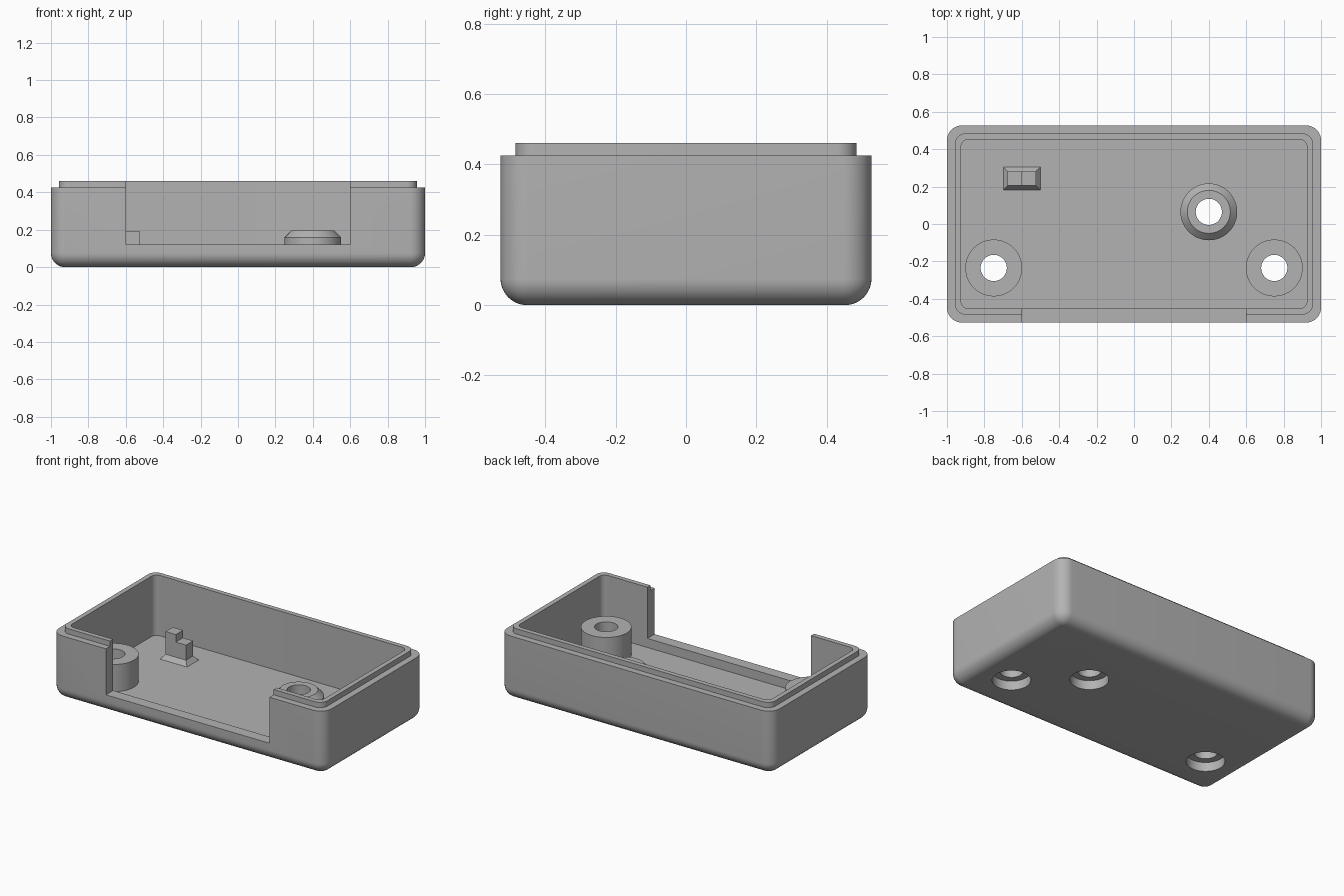
import bpy, bmesh, math

if "Cube" in bpy.data.objects:
    bpy.data.objects.remove(bpy.data.objects["Cube"])

mat = bpy.data.materials.new("plain grey")
mat.diffuse_color = (0.45, 0.45, 0.45, 1)
mat.use_nodes = True
mat.node_tree.nodes["Principled BSDF"].inputs["Base Color"].default_value = mat.diffuse_color

HX, HY = 1.0, 0.527        # outer half sizes
FLOOR, RIM, LIP = 0.06, 0.425, 0.46
SEG = 12


def finish(name, bm, smooth=True):
    bmesh.ops.recalc_face_normals(bm, faces=bm.faces)
    me = bpy.data.meshes.new(name)
    bm.to_mesh(me)
    bm.free()
    ob = bpy.data.objects.new(name, me)
    bpy.context.collection.objects.link(ob)
    me.materials.append(mat)
    if smooth:
        shade(ob)
    return ob


def shade(ob):
    bpy.ops.object.select_all(action='DESELECT')
    ob.select_set(True)
    bpy.context.view_layer.objects.active = ob
    bpy.ops.object.shade_smooth_by_angle(angle=math.radians(30))


def rounded_ring(bm, inset, r, z):
    """Loop of vertices around a rounded rectangle."""
    out = []
    for q, (sx, sy) in enumerate([(1, 1), (-1, 1), (-1, -1), (1, -1)]):
        cx, cy = sx * (HX - inset - r), sy * (HY - inset - r)
        for i in range(SEG + 1):
            a = (q + i / SEG) * math.pi / 2
            out.append(bm.verts.new((cx + r * math.cos(a), cy + r * math.sin(a), z)))
    return out


def bridge(bm, a, b):
    n = len(a)
    for i in range(n):
        bm.faces.new((a[i], a[(i + 1) % n], b[(i + 1) % n], b[i]))


def block(name, x0, x1, y0, y1, z0, z1, flare=0.0):
    """Box whose foot can spread outwards."""
    bm = bmesh.new()
    bmesh.ops.create_cube(bm, size=1)
    for v in bm.verts:
        f = flare if v.co.z < 0 else 0
        v.co = (x1 + f if v.co.x > 0 else x0 - f,
                y1 + f if v.co.y > 0 else y0 - f,
                z1 if v.co.z > 0 else z0)
    return finish(name, bm, False)


def turned(name, x, y, profile, n=48):
    """Ring-shaped solid from a closed (radius, height) profile."""
    bm = bmesh.new()
    rings = [[bm.verts.new((x + r * math.cos(2 * math.pi * i / n),
                            y + r * math.sin(2 * math.pi * i / n), z))
              for i in range(n)] for r, z in profile]
    for k in range(len(rings)):
        bridge(bm, rings[k], rings[(k + 1) % len(rings)])
    return finish(name, bm)


def cut(target, cutter):
    m = target.modifiers.new("cut", 'BOOLEAN')
    m.operation, m.solver, m.object = 'DIFFERENCE', 'EXACT', cutter
    bpy.context.view_layer.objects.active = target
    bpy.ops.object.modifier_apply(modifier=m.name)
    bpy.data.objects.remove(cutter)


# Tray: rounded foot, outer wall, stepped lip, inner wall, floor
bm = bmesh.new()
R = 0.075
steps = [(R * (1 - math.sin(t)), R * (1 - math.cos(t)))
         for t in (i * math.pi / 2 / SEG for i in range(SEG + 1))]
rings = [rounded_ring(bm, ins, 0.08 - ins, z) for ins, z in steps]
for ins, r, z in [(0, 0.08, RIM), (0.043, 0.055, RIM), (0.043, 0.055, LIP),
                  (0.075, 0.04, LIP), (0.075, 0.04, FLOOR)]:
    rings.append(rounded_ring(bm, ins, r, z))
for a, b in zip(rings, rings[1:]):
    bridge(bm, a, b)
bm.faces.new(rings[0])
bm.faces.new(rings[-1])
tray = finish("tray", bm, False)

# Front opening
cut(tray, block("opening_cutter", -0.6, 0.6, -0.7, -0.4, 0.12, 0.6))

# Screw posts, each over a wide screw-head recess in the floor
posts = [("left_post", -0.75, -0.235, 0.24, 0),
         ("right_post", 0.75, -0.235, 0.24, 0),
         ("chamfered_post", 0.4, 0.065, 0.195, 0.037)]
for name, x, y, top, ch in posts:
    bm = bmesh.new()
    bmesh.ops.create_cone(bm, cap_ends=True, segments=48, radius1=0.115, radius2=0.115, depth=0.4)
    bmesh.ops.translate(bm, verts=bm.verts, vec=(x, y, 0))
    cut(tray, finish("recess_cutter", bm, False))
    prof = [(0.07, FLOOR), (0.152, FLOOR), (0.152, top - ch)]
    if ch:
        prof.append((0.152 - ch, top))
    prof.append((0.07, top))
    turned(name, x, y, prof)
shade(tray)

# Stepped clip with a flared foot
block("clip_foot", -0.675, -0.525, 0.205, 0.28, FLOOR, FLOOR + 0.03, 0.024)
block("clip_low_step", -0.6, -0.525, 0.205, 0.28, FLOOR, 0.19)
block("clip_high_step", -0.675, -0.6, 0.205, 0.28, FLOOR, 0.24)
